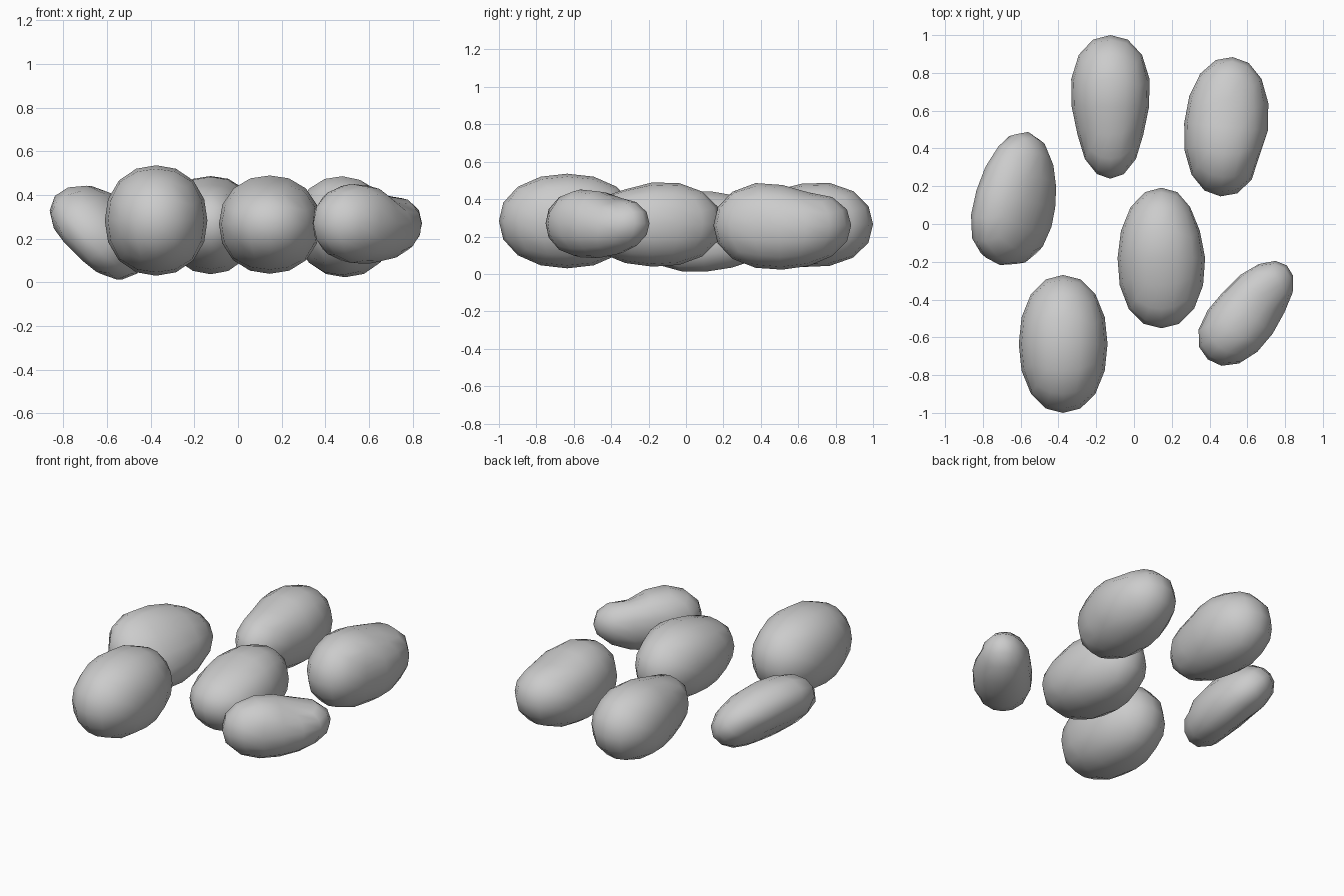
import bpy, bmesh
from math import tan, pi, sin, cos, atan2, exp, radians
from mathutils import Vector, Euler

if "Cube" in bpy.data.objects:
    bpy.data.objects.remove(bpy.data.objects["Cube"])


def bean(name, centre, half, yaw=0, roll=0, taper=(0, 0), dents=()):
    """Rounded cube-sphere stretched along y, tapered, then pinched.
    dents: (angle around the length, position -1..1, depth, spread)"""
    bm = bmesh.new()
    bmesh.ops.create_cube(bm, size=2)
    bmesh.ops.subdivide_edges(bm, edges=bm.edges[:], cuts=3, use_grid_fill=True)
    rot = Euler((0, radians(roll), radians(yaw)), 'XYZ').to_matrix()
    for v in bm.verts:
        p = Vector([tan(c * pi / 4) for c in v.co])
        # slightly full ellipsoid
        p /= sum(abs(c) ** 2.15 for c in p) ** (1 / 2.15)
        t, phi = p.y, atan2(p.z, p.x)
        k = 1.0
        for ang, pos, depth, spread in dents:
            facing = max(0, cos(phi - radians(ang))) ** 2
            k -= depth * facing * exp(-((t - pos) / spread) ** 2)
        q = Vector((p.x * half[0] * (1 + taper[0] * t) * k,
                    t * half[1],
                    p.z * half[2] * (1 + taper[1] * t) * k))
        v.co = rot @ q
    for f in bm.faces:
        f.smooth = True
    bmesh.ops.recalc_face_normals(bm, faces=bm.faces[:])
    me = bpy.data.meshes.new(name)
    bm.to_mesh(me)
    bm.free()
    ob = bpy.data.objects.new(name, me)
    ob.location = centre
    bpy.context.collection.objects.link(ob)


# plump plain bean at the front left
bean("bean_front_left", (-.375, -.635, .283), (.235, .365, .253))
# middle bean, flatter toward the front
bean("bean_middle", (.145, -.18, .267), (.232, .372, .228), taper=(-.04, .06),
     dents=[(90, -.5, .12, .4), (0, .6, .08, .3)])
# back bean with a narrower front lobe
bean("bean_back", (-.125, .62, .265), (.21, .38, .228), taper=(.14, .1),
     dents=[(0, -.3, .07, .3), (180, -.3, .07, .3), (90, -.35, .12, .35)])
# back right bean, dented on top
bean("bean_back_right", (.49, .515, .26), (.225, .37, .237), yaw=-5, taper=(0, -.06),
     dents=[(80, .35, .2, .4), (0, -.4, .12, .3)])
# small slanted bean at the front right
bean("bean_front_right", (.6, -.468, .27), (.178, .325, .185), yaw=-40, taper=(-.12, -.12),
     dents=[(65, .35, .3, .32), (180, -.1, .06, .4)])
# left bean tipped over with a hollow underneath
bean("bean_left", (-.635, .135, .217), (.25, .36, .185), yaw=-12, roll=45, taper=(-.2, -.1),
     dents=[(-90, -.2, .42, .9)])
